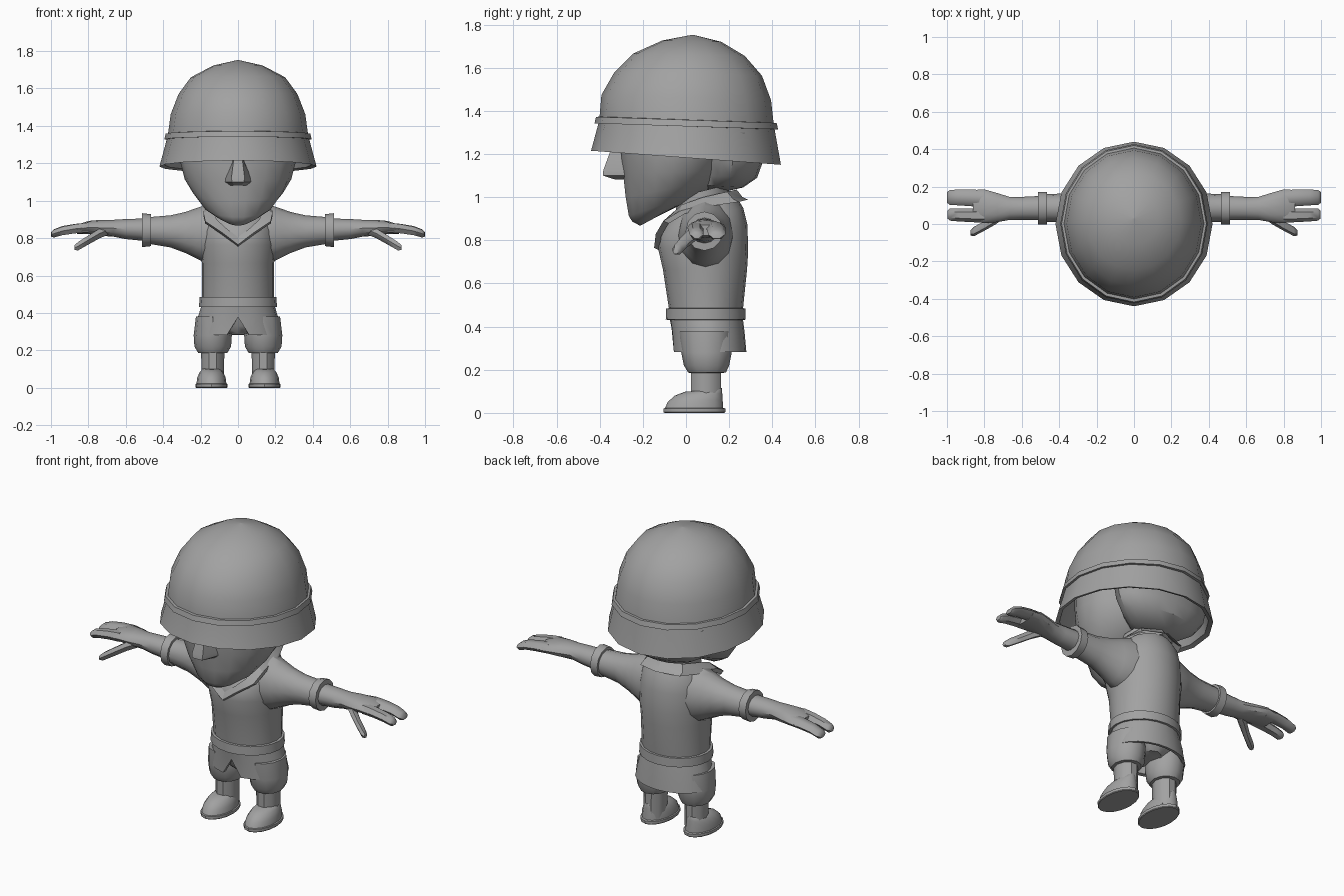
import bpy, bmesh, math
from mathutils import Vector as V

grey = bpy.data.materials.new("plain grey")
grey.diffuse_color = (0.36, 0.36, 0.36, 1)


def finish(name, bm, angle=35):
    bmesh.ops.recalc_face_normals(bm, faces=bm.faces)
    me = bpy.data.meshes.new(name)
    bm.to_mesh(me)
    bm.free()
    ob = bpy.data.objects.new(name, me)
    bpy.context.collection.objects.link(ob)
    me.materials.append(grey)
    bpy.ops.object.select_all(action='DESELECT')
    ob.select_set(True)
    bpy.context.view_layer.objects.active = ob
    bpy.ops.object.shade_smooth_by_angle(angle=math.radians(angle))
    return ob


def loft(name, rings, caps=(True, True), angle=35):
    """Skin a list of closed point loops."""
    bm = bmesh.new()
    vs = [[bm.verts.new(p) for p in r] for r in rings]
    n = len(vs[0])
    for a, b in zip(vs, vs[1:]):
        for i in range(n):
            j = (i + 1) % n
            bm.faces.new((a[i], a[j], b[j], b[i]))
    for on, r in zip(caps, (vs[0], vs[-1])):
        if on:
            bm.faces.new(r)
    return finish(name, bm, angle)


def oval(c, u, v, n, off=0):
    c, u, v = V(c), V(u), V(v)
    return [c + u * math.cos(t) + v * math.sin(t)
            for t in (2 * math.pi * (i + off) / n for i in range(n))]


def lying(yf, zf, yb, zb, hw, n=16, x=0):
    """Roughly level loop from its front point, back point and half width."""
    return oval((x, (yf + yb) / 2, (zf + zb) / 2), (hw, 0, 0),
                (0, (yf - yb) / 2, (zf - zb) / 2), n)


def stack(name, rows, n=16, x=0, **kw):
    return loft(name, [lying(*r, n=n, x=x) for r in rows], **kw)


# Helmet: inner lining, rim, flared brim, dome
stack("helmet", [
    (-.30, 1.50, .30, 1.48, .30), (-.375, 1.34, .375, 1.31, .355),
    (-.415, 1.222, .415, 1.160, .395), (-.44, 1.215, .44, 1.150, .42),
    (-.405, 1.345, .41, 1.318, .38), (-.40, 1.38, .405, 1.352, .373),
    (-.392, 1.474, .394, 1.45, .36), (-.333, 1.577, .352, 1.563, .318),
    (-.246, 1.665, .272, 1.655, .252), (-.11, 1.726, .163, 1.72, .132),
    (.026, 1.752, .034, 1.752, .004)])
stack("helmet_band", [
    (-.395, 1.342, .395, 1.314, .37), (-.424, 1.342, .427, 1.314, .394),
    (-.417, 1.372, .42, 1.344, .387), (-.39, 1.374, .39, 1.346, .365)],
    caps=(False, False))

# Face narrowing to a sloping jaw
stack("face", [
    (-.213, .867, -.12, .917, .06), (-.25, .885, .0, .975, .125),
    (-.268, .912, .10, 1.035, .185), (-.283, 1.0, .14, 1.08, .24),
    (-.295, 1.11, .17, 1.12, .285), (-.305, 1.21, .20, 1.20, .308),
    (-.30, 1.40, .20, 1.40, .32)], n=18)
# Rounded back of the head
stack("back_of_head", [
    (.10, 1.035, .20, 1.03, .05), (.08, 1.055, .265, 1.045, .16),
    (.08, 1.10, .33, 1.09, .235), (.08, 1.165, .353, 1.155, .285),
    (.08, 1.30, .355, 1.30, .315)])
stack("neck", [(-.06, .84, .20, .92, .13), (-.04, 1.0, .20, 1.06, .13)], n=12)

# Nose: wedge with wide nostrils
loft("nose", [
    [(-.03, -.28, 1.22), (-.022, -.345, 1.23), (.022, -.345, 1.23), (.03, -.28, 1.22)],
    [(-.072, -.27, 1.12), (-.035, -.383, 1.125), (.035, -.383, 1.125), (.072, -.27, 1.12)],
    [(-.074, -.27, 1.10), (-.032, -.386, 1.10), (.032, -.386, 1.10), (.074, -.27, 1.10)],
    [(-.05, -.27, 1.08), (-.02, -.333, 1.083), (.02, -.333, 1.083), (.05, -.27, 1.08)]],
    angle=25)

# Shirt body
stack("shirt", [
    (-.075, .45, .26, .45, .19), (-.08, .49, .265, .49, .193),
    (-.107, .665, .283, .665, .193), (-.13, .765, .288, .745, .205),
    (-.125, .825, .285, .87, .20), (-.085, .885, .265, .95, .185),
    (-.05, .92, .235, 1.0, .155)], n=20)

# Pointed collar: band around the neck, meeting in a V
inner = [(0, -.125, .807), (.06, -.115, .85), (.115, -.09, .90), (.135, -.02, .965),
         (.14, .08, 1.0), (.11, .19, 1.025), (0, .235, 1.035)]
outer = [(0, -.148, .765), (.085, -.14, .83), (.175, -.105, .89), (.185, -.03, .935),
         (.18, .10, .972), (.13, .22, .99), (0, .262, 1.0)]


def both(half, d=(0, 0, 0)):
    full = half + [(-x, y, z) for x, y, z in half[-2:0:-1]]
    return [V(p) + V(d) for p in full]


loft("collar", [both(inner, (0, 0, -.03)), both(inner), both(outer),
                both(outer, (0, .025, -.012))], caps=(False, False), angle=30)

# Belt and flared shirt tail with a front notch
stack("belt", [(-.06, .43, .25, .43, .18), (-.094, .432, .277, .432, .208),
               (-.092, .484, .275, .484, .206), (-.06, .487, .25, .487, .18)],
      n=20, caps=(False, False))


def hem(yf, yb, hw, z, notch):
    pts = lying(yf, z, yb, z, hw, n=24)
    for p in pts:
        if p.y < .1 and abs(p.x) < .03:
            p.z = notch
        elif abs(p.y - .1) < .03:
            p.z += .015
    return pts


loft("shirt_tail", [lying(-.078, .45, .262, .45, .192, n=24),
                    hem(-.068, .272, .212, .37, .405),
                    hem(-.062, .28, .23, .282, .378),
                    hem(-.04, .26, .21, .285, .385),
                    lying(-.05, .40, .24, .40, .17, n=24)], caps=(False, True))
stack("trouser_seat", [(.0, .29, .20, .29, .07), (-.03, .33, .22, .33, .16),
                       (-.05, .42, .24, .42, .18)], n=12)


def across(x, z0, z1, y0, y1, n=12):
    """Upright loop around an arm at distance x."""
    return oval((x, (y0 + y1) / 2, (z0 + z1) / 2), (0, (y1 - y0) / 2, 0),
                (0, 0, (z1 - z0) / 2), n)


def arm(name, rows, s, n=12, **kw):
    rings = [across(*r, n=n) for r in rows]
    return loft(name, [[(p.x * s, p.y, p.z) for p in r] for r in rings], **kw)


def digit(name, path, s):
    """Tapered six-sided finger; path rows are x, y, z, half width, half height."""
    loft(name, [[(p.x * s, p.y, p.z) for p in
                 oval((x, y, z), (0, w, 0), (0, 0, h), 6)] for x, y, z, w, h in path],
         angle=50)


for side, s in (("right", -1), ("left", 1)):
    # Sleeve, cuff, forearm and palm
    arm(side + "_sleeve", [
        (.08, .66, 1.0, -.04, .23), (.17, .665, .978, -.035, .215),
        (.225, .692, .96, -.02, .195), (.28, .72, .94, -.005, .178),
        (.36, .75, .922, .008, .163), (.48, .77, .912, .012, .16)], s)
    arm(side + "_cuff", [
        (.465, .79, .90, .03, .14), (.466, .757, .928, -.002, .172),
        (.512, .752, .933, -.002, .172), (.514, .785, .90, .03, .14)], s)
    arm(side + "_forearm_and_hand", [
        (.50, .785, .905, .02, .15), (.60, .795, .902, .022, .145),
        (.665, .808, .898, .022, .145), (.73, .812, .898, .01, .165),
        (.80, .822, .892, .005, .185), (.86, .822, .872, .012, .182)], s)
    # Fingers and thumb
    digit(side + "_broad_finger", [
        (.80, .135, .857, .045, .03), (.87, .14, .852, .045, .028),
        (.94, .142, .842, .042, .026), (.985, .142, .826, .04, .024),
        (1.0, .142, .82, .028, .014)], s)
    digit(side + "_forefinger", [
        (.80, .045, .857, .038, .03), (.87, .046, .85, .036, .028),
        (.94, .048, .838, .034, .026), (.985, .05, .824, .032, .024),
        (.998, .05, .82, .02, .014)], s)
    digit(side + "_thumb", [
        (.68, .07, .85, .03, .03), (.74, .03, .825, .032, .03),
        (.80, -.01, .79, .026, .028), (.855, -.04, .757, .025, .026),
        (.875, -.048, .748, .014, .014)], s)

    # Trouser leg, calf, boot and sole
    x = .135 * s
    stack(side + "_trouser_leg", [
        (.02, .185, .165, .185, .062), (.01, .187, .185, .187, .078),
        (-.01, .22, .20, .22, .098), (-.022, .28, .212, .28, .102),
        (-.03, .38, .21, .38, .09)], n=12, x=x)
    stack(side + "_calf", [(.02, .03, .165, .03, .06), (.02, .20, .165, .20, .062)],
          n=10, x=x)
    x = .142 * s
    stack(side + "_sole", [(-.10, 0, .178, 0, .083), (-.105, .004, .182, .004, .086),
                           (-.105, .02, .182, .02, .086), (-.09, .024, .17, .024, .075)],
          n=16, x=x)
    stack(side + "_boot", [
        (-.098, .02, .172, .02, .08), (-.085, .05, .17, .06, .076),
        (-.052, .08, .168, .09, .062), (-.005, .098, .167, .11, .045),
        (.03, .10, .166, .115, .03)], n=16, x=x, angle=45)
